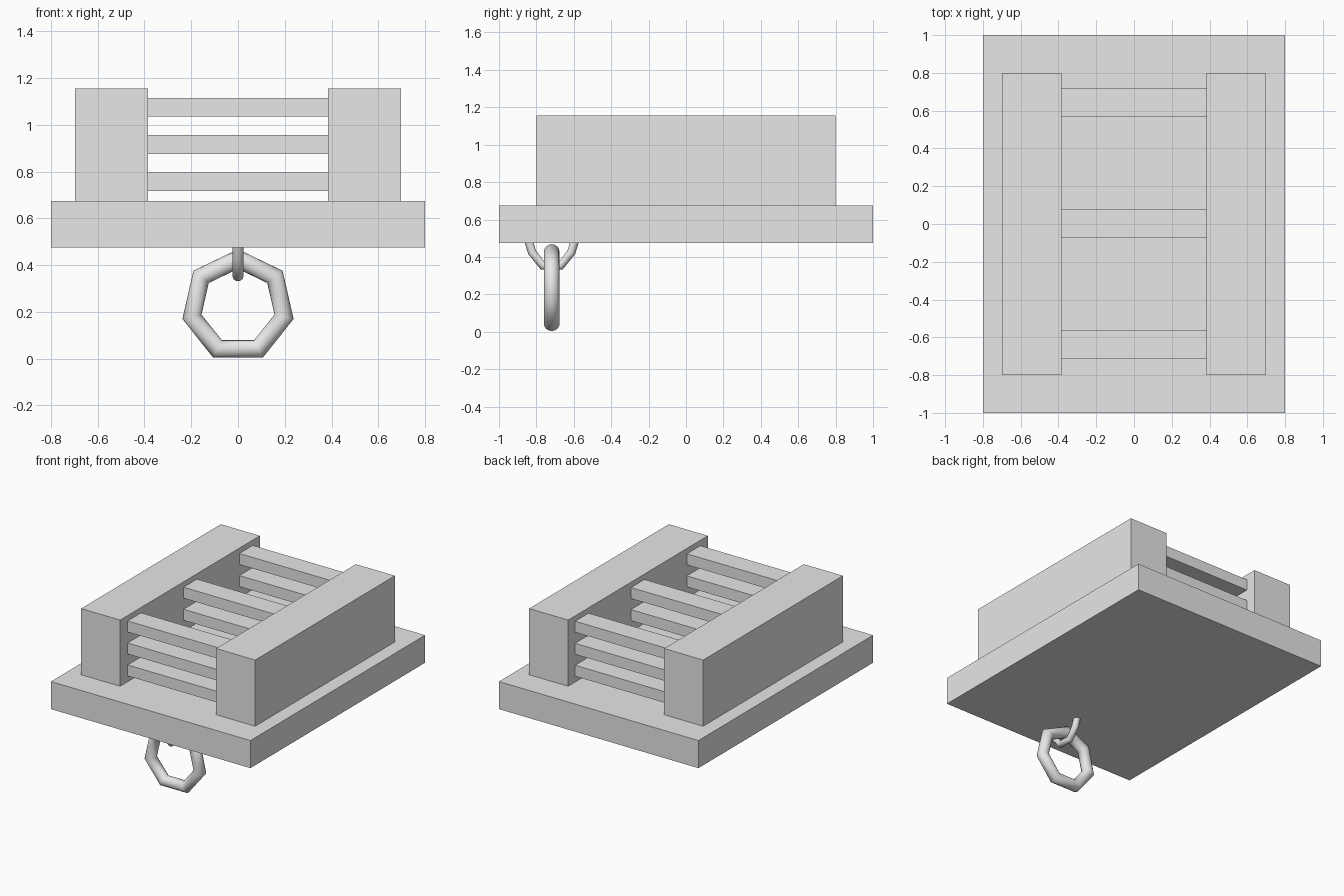
import bpy
from math import pi

cube = bpy.data.objects.get("Cube")
if cube:
    bpy.data.objects.remove(cube, do_unlink=True)

grey = bpy.data.materials.new("light grey")
grey.use_nodes = True
grey.diffuse_color = (0.8, 0.8, 0.8, 1)
grey.node_tree.nodes["Principled BSDF"].inputs["Base Color"].default_value = (0.8, 0.8, 0.8, 1)


def finish(name):
    obj = bpy.context.object
    obj.name = name
    obj.data.materials.clear()
    obj.data.materials.append(grey)
    return obj


def box(name, x, y, z):
    """Box from (min, max) ranges on each axis."""
    ranges = (x, y, z)
    bpy.ops.mesh.primitive_cube_add(size=1, location=[(a + b) / 2 for a, b in ranges])
    bpy.context.object.scale = [b - a for a, b in ranges]
    bpy.ops.object.transform_apply(location=False, rotation=False, scale=True)
    return finish(name)


# Base slab and the two side blocks
box("base_slab", (-0.8, 0.8), (-1, 1), (0.475, 0.675))
box("left_block", (0.385, 0.698), (-0.8, 0.8), (0.675, 1.155))
box("right_block", (-0.698, -0.385), (-0.8, 0.8), (0.675, 1.155))

# Three rows of three rungs between the blocks
for row, y in zip(("front", "middle", "back"), (-0.637, 0.003, 0.643)):
    for level, z in zip(("low", "mid", "high"), (0.757, 0.916, 1.076)):
        box(f"{row}_{level}_rung", (-0.385, 0.385), (y - 0.077, y + 0.077), (z - 0.04, z + 0.04))

# Seven-sided hanging ring, one corner up
RING_Y = -0.718
bpy.ops.mesh.primitive_torus_add(major_segments=7, minor_segments=16,
                                 major_radius=0.202, minor_radius=0.042,
                                 location=(0, RING_Y, 0.224), rotation=(0, -pi / 2, pi / 2))
finish("hanging_ring")
bpy.ops.object.shade_smooth()

# U-shaped staple that holds the ring under the slab
half = [(0.128, 0.50), (0.105, 0.425), (0.048, 0.353)]
path = [(-y, z) for y, z in half] + [(y, z) for y, z in reversed(half)]
curve = bpy.data.curves.new("ring_staple", "CURVE")
curve.dimensions = "3D"
curve.bevel_depth = 0.024
curve.bevel_resolution = 3
curve.use_fill_caps = True
spline = curve.splines.new("POLY")
spline.points.add(len(path) - 1)
for point, (y, z) in zip(spline.points, path):
    point.co = (0, RING_Y + y, z, 1)
staple = bpy.data.objects.new("ring_staple", curve)
bpy.context.collection.objects.link(staple)
bpy.ops.object.select_all(action="DESELECT")
staple.select_set(True)
bpy.context.view_layer.objects.active = staple
bpy.ops.object.convert(target="MESH")
finish("ring_staple")
bpy.ops.object.shade_smooth()
